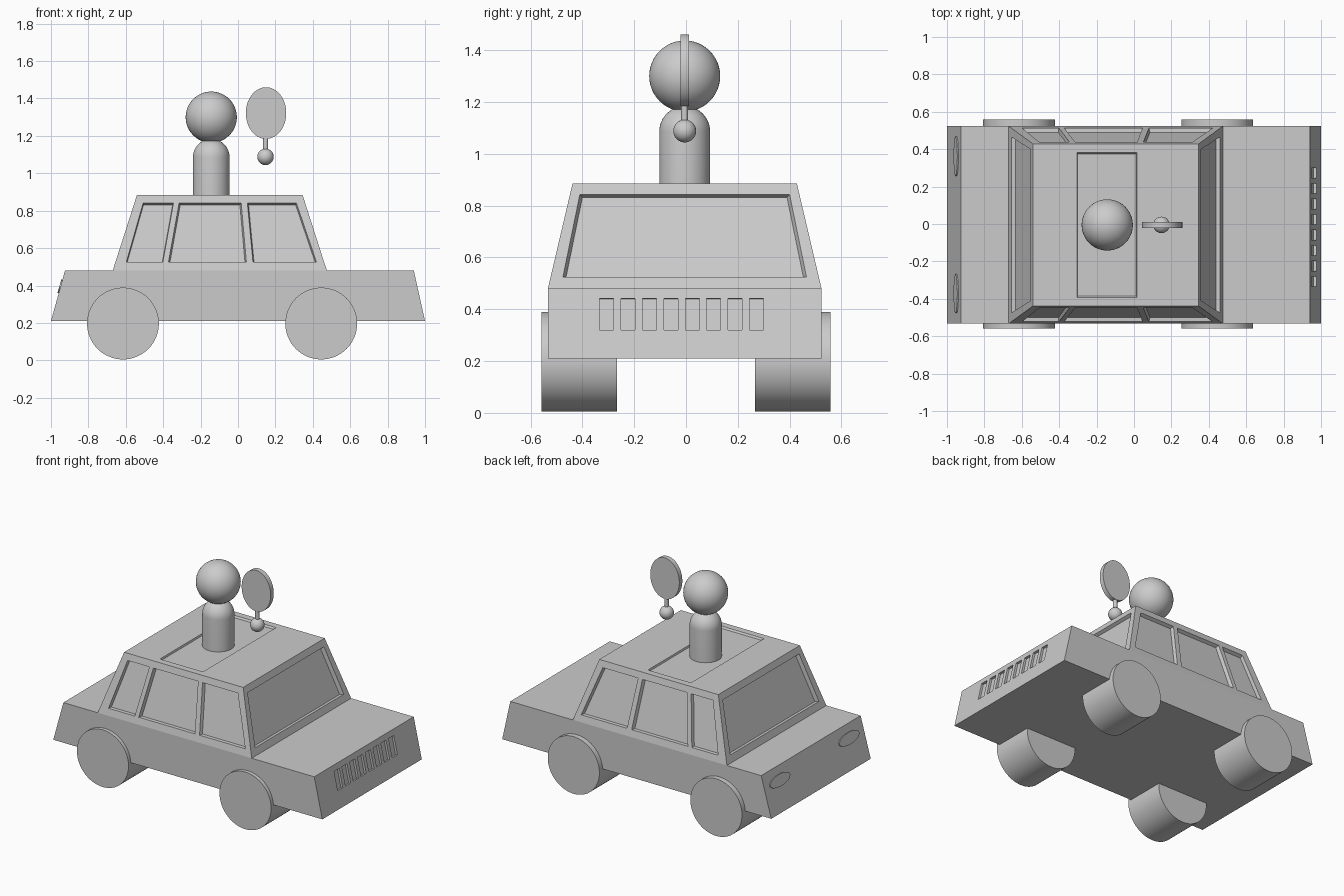
import bpy, bmesh, math
from mathutils import Vector

if "Cube" in bpy.data.objects:
    bpy.data.objects.remove(bpy.data.objects["Cube"])

Y0 = -0.005           # body centre line
HW, RW = 0.528, 0.433  # half width at beltline and at roof
Z0, Z1 = 0.48, 0.885   # beltline and roof heights


def make_object(name, bm, smooth=False):
    bmesh.ops.recalc_face_normals(bm, faces=bm.faces)
    me = bpy.data.meshes.new(name)
    bm.to_mesh(me)
    bm.free()
    ob = bpy.data.objects.new(name, me)
    bpy.context.collection.objects.link(ob)
    bpy.ops.object.select_all(action='DESELECT')
    ob.select_set(True)
    bpy.context.view_layer.objects.active = ob
    if smooth:
        bpy.ops.object.shade_smooth_by_angle(angle=math.radians(40))
    return ob


def cylinder(name, loc, rot, r, depth, scale=(1, 1, 1), seg=64):
    bm = bmesh.new()
    bmesh.ops.create_cone(bm, cap_ends=True, segments=seg, radius1=r, radius2=r, depth=depth)
    ob = make_object(name, bm, True)
    ob.location, ob.rotation_euler, ob.scale = loc, rot, scale
    return ob


def sphere(name, loc, r):
    bm = bmesh.new()
    bmesh.ops.create_uvsphere(bm, u_segments=48, v_segments=24, radius=r)
    ob = make_object(name, bm, True)
    ob.location = loc
    return ob


# Car shell: lower body profile extruded across y, cabin rising from the beltline
bm = bmesh.new()
profile = [(-1, 0.21), (1, 0.21), (0.94, Z0), (0.475, Z0), (-0.67, Z0), (-0.925, Z0)]
near, far = [[bm.verts.new((x, Y0 + s * HW, z)) for x, z in profile] for s in (-1, 1)]
bm.faces.new(near)
bm.faces.new(far[::-1])
for i in range(6):
    if i != 3:
        j = (i + 1) % 6
        bm.faces.new((near[i], near[j], far[j], far[i]))
base = [near[4], near[3], far[3], far[4]]
roof = [bm.verts.new((x, Y0 + s * RW, Z1))
        for x, s in ((-0.54, -1), (0.345, -1), (0.345, 1), (-0.54, 1))]
bm.faces.new(roof)
for i in range(4):
    j = (i + 1) % 4
    bm.faces.new((base[i], base[j], roof[j], roof[i]))
car = make_object("car_body", bm)

# Recess cutter: tapered block straddling the surface around a quad
cut = bmesh.new()


def recess(quad, outward, depth, taper):
    p = [Vector(q) for q in quad]
    c = sum(p, Vector()) / 4
    n = (p[1] - p[0]).cross(p[2] - p[0]).normalized()
    if n.dot(Vector(outward)) < 0:
        n.negate()
    rings = [[cut.verts.new(c + (q - c) * (1 + k * taper) + n * depth * k) for q in p]
             for k in (-1, 1)]
    for r in rings:
        cut.faces.new(r)
    for i in range(4):
        j = (i + 1) % 4
        cut.faces.new((rings[0][i], rings[0][j], rings[1][j], rings[1][i]))


def lerp(a, b, z):
    return a + (b - a) * (z - Z0) / (Z1 - Z0)


# Side windows: bottom left, bottom right, top right, top left x
WB, WT = 0.525, 0.842
for s in (-1, 1):
    yb, yt = (Y0 + s * lerp(HW, RW, z) for z in (WB, WT))
    for a, b, c, d in ((-0.597, -0.402, -0.345, -0.507),
                       (-0.372, 0.045, 0.017, -0.315),
                       (0.08, 0.42, 0.312, 0.05)):
        recess([(a, yb, WB), (b, yb, WB), (c, yt, WT), (d, yt, WT)], (0, s, 0), 0.022, 0.04)
# Windscreen and rear window
for x0, x1, s in ((0.475, 0.345, 1), (-0.67, -0.54, -1)):
    xb, xt = lerp(x0, x1, WB), lerp(x0, x1, WT)
    recess([(xb, Y0 - 0.47, WB), (xb, Y0 + 0.47, WB), (xt, Y0 + 0.405, WT), (xt, Y0 - 0.405, WT)],
           (s, 0, 0), 0.022, 0.025)
# Roof hatch
recess([(-0.305, Y0 - 0.388, Z1), (0.015, Y0 - 0.388, Z1),
        (0.015, Y0 + 0.388, Z1), (-0.305, Y0 + 0.388, Z1)], (0, 0, 1), 0.012, 0.02)
# Grille slots
for i in range(8):
    y = -0.307 + i * 0.0828
    recess([(0.9756, y - 0.027, 0.32), (0.9756, y + 0.027, 0.32),
            (0.949, y + 0.027, 0.442), (0.949, y - 0.027, 0.442)], (1, 0, 0), 0.015, 0.0)

cutter = make_object("recess_cutter", cut)
cutter.hide_render = True
mod = car.modifiers.new("recesses", 'BOOLEAN')
mod.operation, mod.solver, mod.object = 'DIFFERENCE', 'EXACT', cutter
bpy.context.view_layer.objects.active = car
bpy.ops.object.modifier_apply(modifier=mod.name)
bpy.data.objects.remove(cutter)

# Wheels and tail lamps
for s, side in ((-1, "right"), (1, "left")):
    for x, end in ((-0.615, "rear"), (0.445, "front")):
        cylinder(f"{end}_{side}_wheel", (x, s * 0.412, 0.197), (math.pi / 2, 0, 0), 0.192, 0.292)
    cylinder(f"{side}_tail_lamp", (-0.949, Y0 + s * 0.367, 0.395),
             (0, math.radians(-74.5), 0), 1, 0.012, (0.037, 0.105, 1))

# Driver: round-topped torso (lathed), head
R, ZD = 0.098, 1.086
pts = [(0, 0.865), (R, 0.865)] + [(R * math.cos(a), ZD + R * math.sin(a))
                                 for a in (k * math.pi / 24 for k in range(13))]
bm = bmesh.new()
vs = [bm.verts.new((r, 0, z)) for r, z in pts]
es = [bm.edges.new(e) for e in zip(vs, vs[1:])]
bmesh.ops.spin(bm, geom=vs + es, cent=(0, 0, 0), axis=(0, 0, 1),
               angle=2 * math.pi, steps=40, use_duplicate=False)
bmesh.ops.remove_doubles(bm, verts=bm.verts, dist=1e-4)
torso = make_object("driver_torso", bm, True)
torso.location = (-0.143, Y0, 0)
sphere("driver_head", (-0.143, Y0, 1.30), 0.137)

# Signal paddle with hand
sphere("driver_hand", (0.147, Y0, 1.088), 0.044)
cylinder("paddle_handle", (0.148, Y0, 1.15), (0, 0, 0), 0.0135, 0.1, seg=24)
cylinder("paddle_disc", (0.15, Y0, 1.322), (math.pi / 2, 0, 0), 1, 0.032, (0.108, 0.138, 1))
